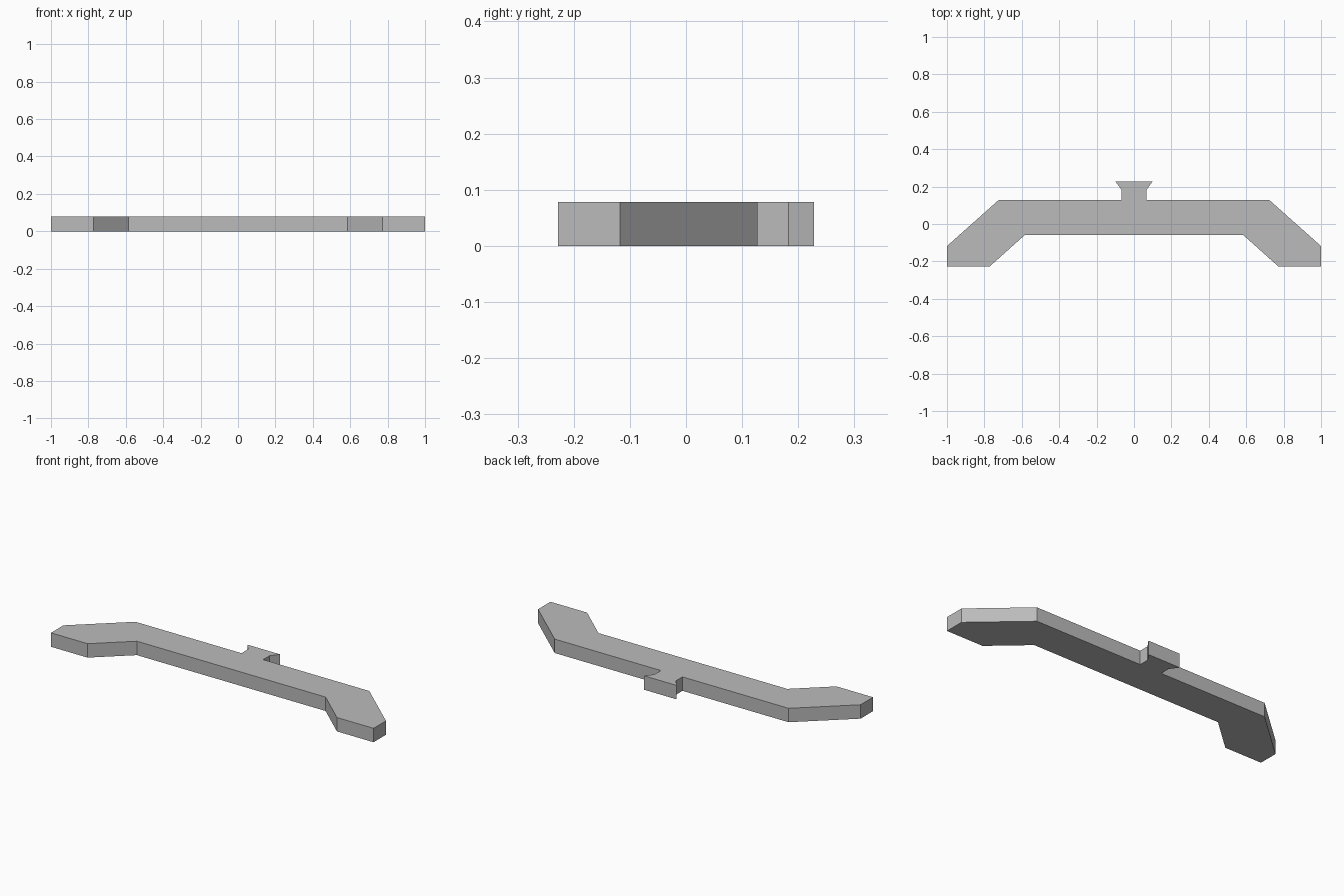
import bpy
import bmesh

cube = bpy.data.objects.get("Cube")
if cube:
    bpy.data.objects.remove(cube, do_unlink=True)

THICKNESS = 0.078

# Plain grey material
grey = bpy.data.materials.new("light_grey")
grey.use_nodes = True
colour = (0.5, 0.5, 0.5, 1)
grey.diffuse_color = colour
grey.node_tree.nodes["Principled BSDF"].inputs["Base Color"].default_value = colour


def extruded_plate(name, outline, height):
    """Flat plate from a closed counter-clockwise outline."""
    bm = bmesh.new()
    base = bm.faces.new([bm.verts.new((x, y, 0)) for x, y in outline])
    result = bmesh.ops.extrude_face_region(bm, geom=[base], use_keep_orig=True)
    top = [v for v in result["geom"] if isinstance(v, bmesh.types.BMVert)]
    bmesh.ops.translate(bm, verts=top, vec=(0, 0, height))
    bmesh.ops.recalc_face_normals(bm, faces=bm.faces[:])
    mesh = bpy.data.meshes.new(name)
    bm.to_mesh(mesh)
    bm.free()
    mesh.materials.append(grey)
    obj = bpy.data.objects.new(name, mesh)
    bpy.context.collection.objects.link(obj)
    return obj


# Left half of the outline: bar, swept end, then flared tab at the back
half = [
    (0.585, -0.06), (0.773, -0.228), (1, -0.228), (1, -0.118),
    (0.725, 0.127), (0.067, 0.127), (0.067, 0.183), (0.1, 0.228),
]
outline = half + [(-x, y) for x, y in reversed(half)]
extruded_plate("bracket_plate", outline, THICKNESS)
